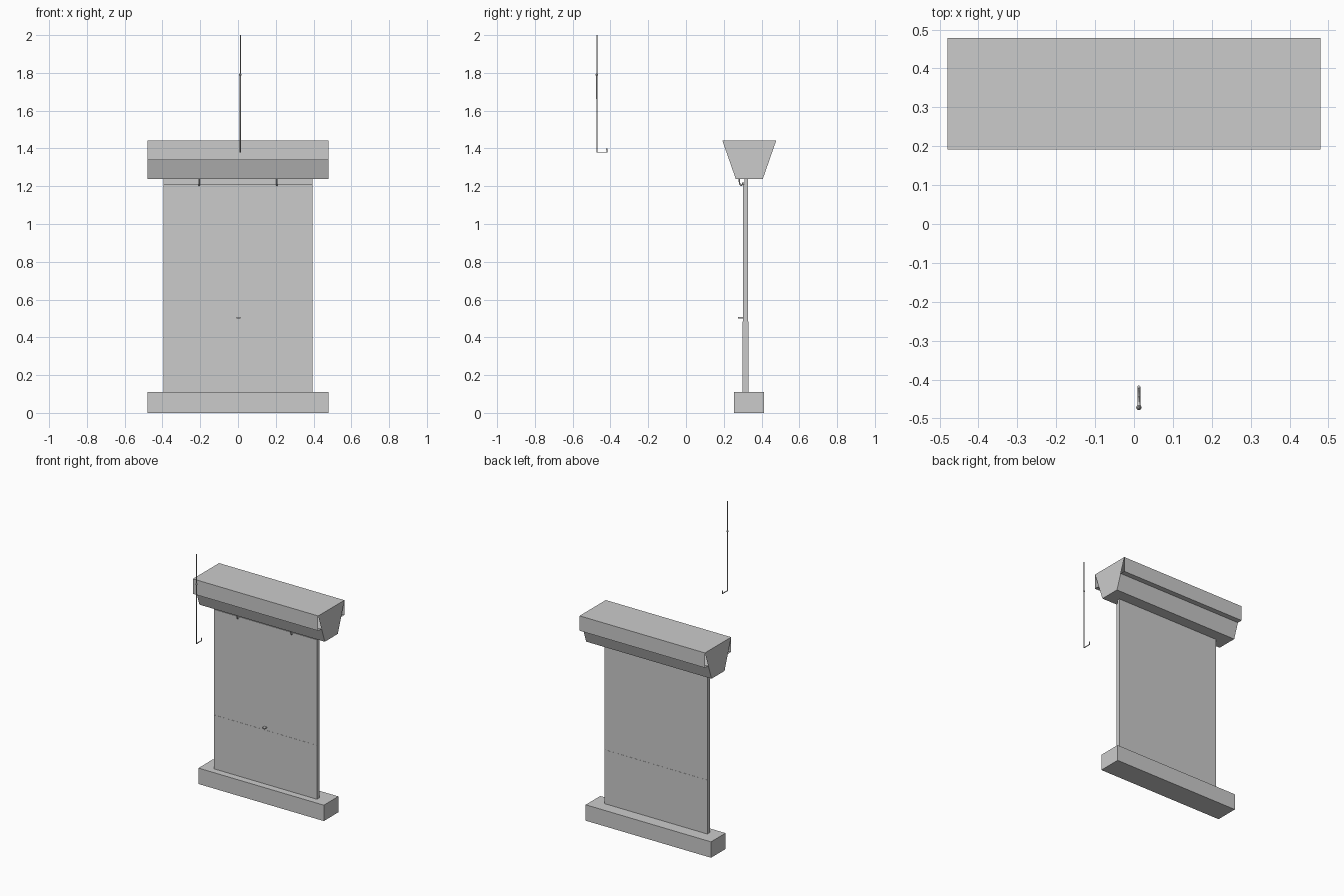
import bpy, bmesh, math

if "Cube" in bpy.data.objects:
    bpy.data.objects.remove(bpy.data.objects["Cube"])

YC = 0.335  # centre depth of the cornice


def new_object(name, bm):
    bmesh.ops.recalc_face_normals(bm, faces=bm.faces[:])
    mesh = bpy.data.meshes.new(name)
    bm.to_mesh(mesh)
    bm.free()
    obj = bpy.data.objects.new(name, mesh)
    bpy.context.collection.objects.link(obj)
    return obj


def box(name, x, y, z):
    bm = bmesh.new()
    bmesh.ops.create_cube(bm, size=1)
    for v in bm.verts:
        v.co = [r[0] + (c + 0.5) * (r[1] - r[0]) for c, r in zip(v.co, (x, y, z))]
    return new_object(name, bm)


def rod(name, points, radius, smooth_path=False):
    curve = bpy.data.curves.new(name, 'CURVE')
    curve.dimensions = '3D'
    curve.bevel_depth = radius
    curve.bevel_resolution = 1
    curve.use_fill_caps = True
    if smooth_path:
        s = curve.splines.new('NURBS')
        s.points.add(len(points) - 1)
        s.use_endpoint_u = True
        s.order_u = 3
        s.resolution_u = 4
    else:
        s = curve.splines.new('POLY')
        s.points.add(len(points) - 1)
    for p, co in zip(s.points, points):
        p.co = (*co, 1)
    obj = bpy.data.objects.new(name, curve)
    bpy.context.collection.objects.link(obj)
    return obj


# Plinth and stacked panels
box("base", (-0.48, 0.48), (0.253, 0.412), (0, 0.11))
box("back_board", (-0.395, 0.395), (0.31, 0.329), (0.11, 1.24))
box("lower_panel", (-0.395, 0.395), (0.30, 0.33), (0.11, 0.483))
box("upper_panel", (-0.395, 0.395), (0.301, 0.31), (0.483, 1.213))

# Cornice: stepped sides, plain tapered end caps open behind the lip
half = [(0.071, 1.237), (0.107, 1.34), (0.143, 1.34), (0.143, 1.443)]
profile = [(YC + d, z) for d, z in half] + [(YC - d, z) for d, z in reversed(half)]
bm = bmesh.new()
left = [bm.verts.new((-0.48, y, z)) for y, z in profile]
right = [bm.verts.new((0.48, y, z)) for y, z in profile]
n = len(profile)
for i in range(n):
    j = (i + 1) % n
    bm.faces.new((left[i], left[j], right[j], right[i]))
for ring in (left, right):
    bm.faces.new([ring[i] for i in (0, 1, 3, 4, 6, 7)])
new_object("cornice", bm)

# Hooks under the cornice
for side, x in (("left", -0.206), ("right", 0.206)):
    rod("hook_" + side, [(x, 0.282, 1.24), (x, 0.282, 1.215), (x, 0.290, 1.203),
                         (x, 0.300, 1.208), (x, 0.302, 1.222)], 0.004, True)

# Small peg on the panel front
box("peg", (-0.008, 0.012), (0.276, 0.302), (0.501, 0.508))

# Hanging rod with a bent hook, coupling and thin upper wire
X, Y = 0.0125, -0.472
rod("hanging_rod", [(X, Y, 1.79), (X, Y, 1.380), (X, -0.419, 1.380), (X, -0.419, 1.399)], 0.004)
rod("hanging_wire", [(X, Y, 1.79), (X, Y, 2.0)], 0.0025)
bpy.ops.mesh.primitive_uv_sphere_add(segments=8, ring_count=6, radius=0.007, location=(X, Y, 1.79))
bpy.context.object.name = "rod_coupling"
bpy.ops.object.shade_smooth_by_angle()
